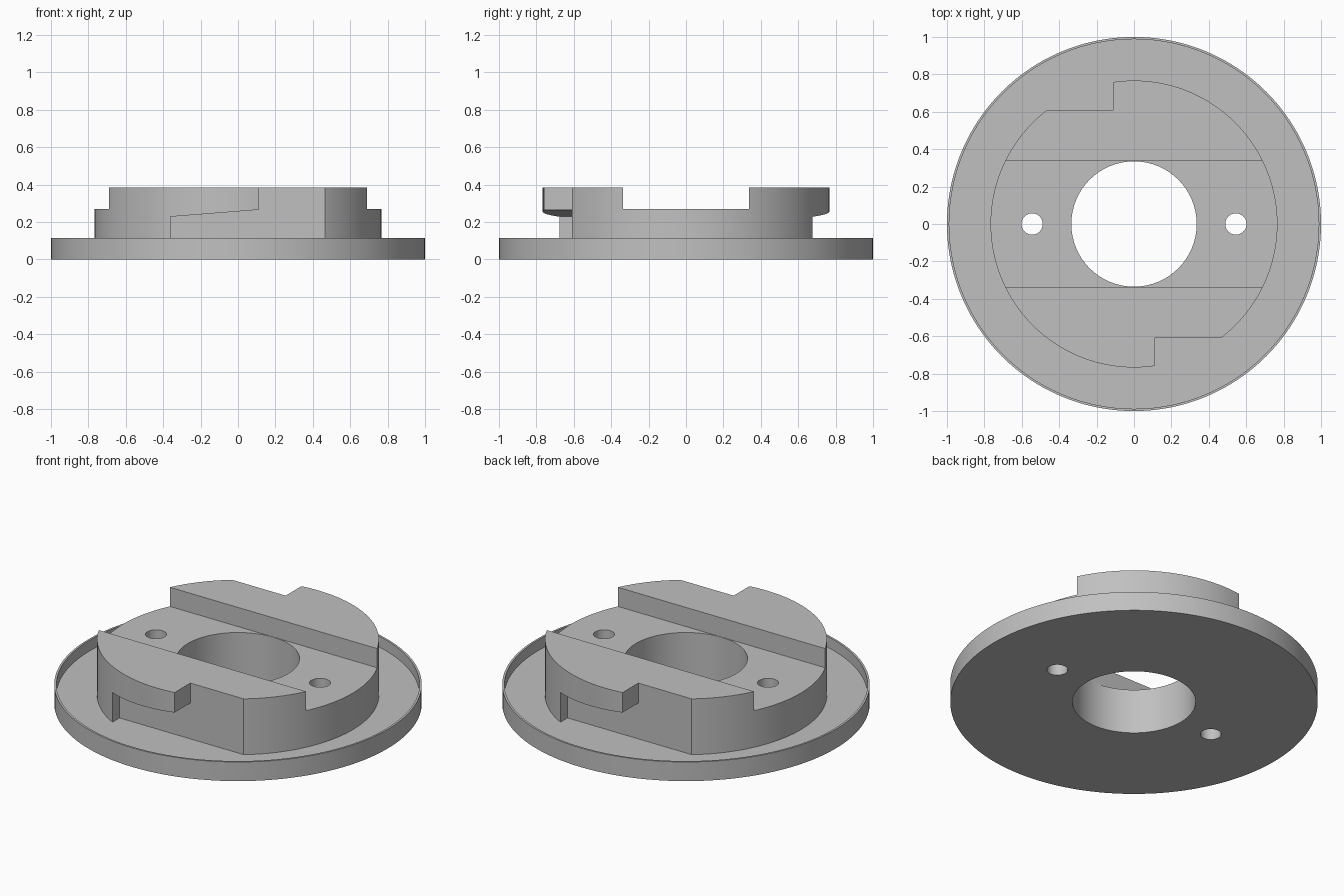
import bpy, bmesh, math
from mathutils import Matrix

if "Cube" in bpy.data.objects:
    bpy.data.objects.remove(bpy.data.objects["Cube"])

grey = bpy.data.materials.new("light_grey")
grey.diffuse_color = (0.53, 0.53, 0.53, 1)
grey.use_nodes = True
grey.node_tree.nodes["Principled BSDF"].inputs["Base Color"].default_value = grey.diffuse_color


def add_object(name, bm):
    bmesh.ops.recalc_face_normals(bm, faces=bm.faces)
    mesh = bpy.data.meshes.new(name)
    bm.to_mesh(mesh)
    bm.free()
    obj = bpy.data.objects.new(name, mesh)
    bpy.context.collection.objects.link(obj)
    mesh.materials.append(grey)
    return obj


def cylinder(name, r, z0, z1, x=0, segments=160):
    bm = bmesh.new()
    bmesh.ops.create_cone(bm, cap_ends=True, segments=segments, radius1=r, radius2=r,
                          depth=z1 - z0, matrix=Matrix.Translation((x, 0, (z0 + z1) / 2)))
    return add_object(name, bm)


def prism(name, profile, y0, y1, turn=0):
    """Extrude an x-z profile along y, then turn it about z."""
    bm = bmesh.new()
    face = bm.faces.new([bm.verts.new((x, y0, z)) for x, z in profile])
    new = bmesh.ops.extrude_face_region(bm, geom=[face])["geom"]
    bmesh.ops.translate(bm, vec=(0, y1 - y0, 0),
                        verts=[v for v in new if isinstance(v, bmesh.types.BMVert)])
    bmesh.ops.rotate(bm, verts=bm.verts, matrix=Matrix.Rotation(turn, 3, 'Z'))
    return add_object(name, bm)


def combine(target, tool, operation):
    """Apply a boolean and throw the tool away."""
    mod = target.modifiers.new("boolean", 'BOOLEAN')
    mod.operation = operation
    mod.solver = 'EXACT'
    mod.object = tool
    bpy.ops.object.select_all(action='DESELECT')
    bpy.context.view_layer.objects.active = target
    target.select_set(True)
    bpy.ops.object.modifier_apply(modifier=mod.name)
    bpy.data.objects.remove(tool)


# Hub with a cross channel and two ramped bayonet slots
hub = cylinder("hub", 0.767, 0.03, 0.385)
channel = [(-1, 0.27), (1, 0.27), (1, 0.6), (-1, 0.6)]
combine(hub, prism("channel_cutter", channel, -0.337, 0.337), 'DIFFERENCE')
slot = [(-0.36, 0), (0.7, 0), (0.7, 0.6), (0.11, 0.6), (0.11, 0.265), (-0.36, 0.228)]
for turn in (0, math.pi):
    combine(hub, prism("slot_cutter", slot, -1, -0.61, turn), 'DIFFERENCE')

# Round plate with a thin raised rim
body = cylinder("flanged_hub", 1.0, 0, 0.115)
combine(body, cylinder("recess_cutter", 0.988, 0.05, 0.3), 'DIFFERENCE')
combine(body, hub, 'UNION')

# Central bore and two screw holes
combine(body, cylinder("bore_cutter", 0.335, -0.2, 0.6, segments=96), 'DIFFERENCE')
for x in (-0.545, 0.545):
    combine(body, cylinder("hole_cutter", 0.057, -0.2, 0.6, x, 48), 'DIFFERENCE')

# Smooth round walls, sharp edges
bpy.ops.object.select_all(action='DESELECT')
bpy.context.view_layer.objects.active = body
body.select_set(True)
bpy.ops.object.shade_smooth_by_angle(angle=math.radians(20))
